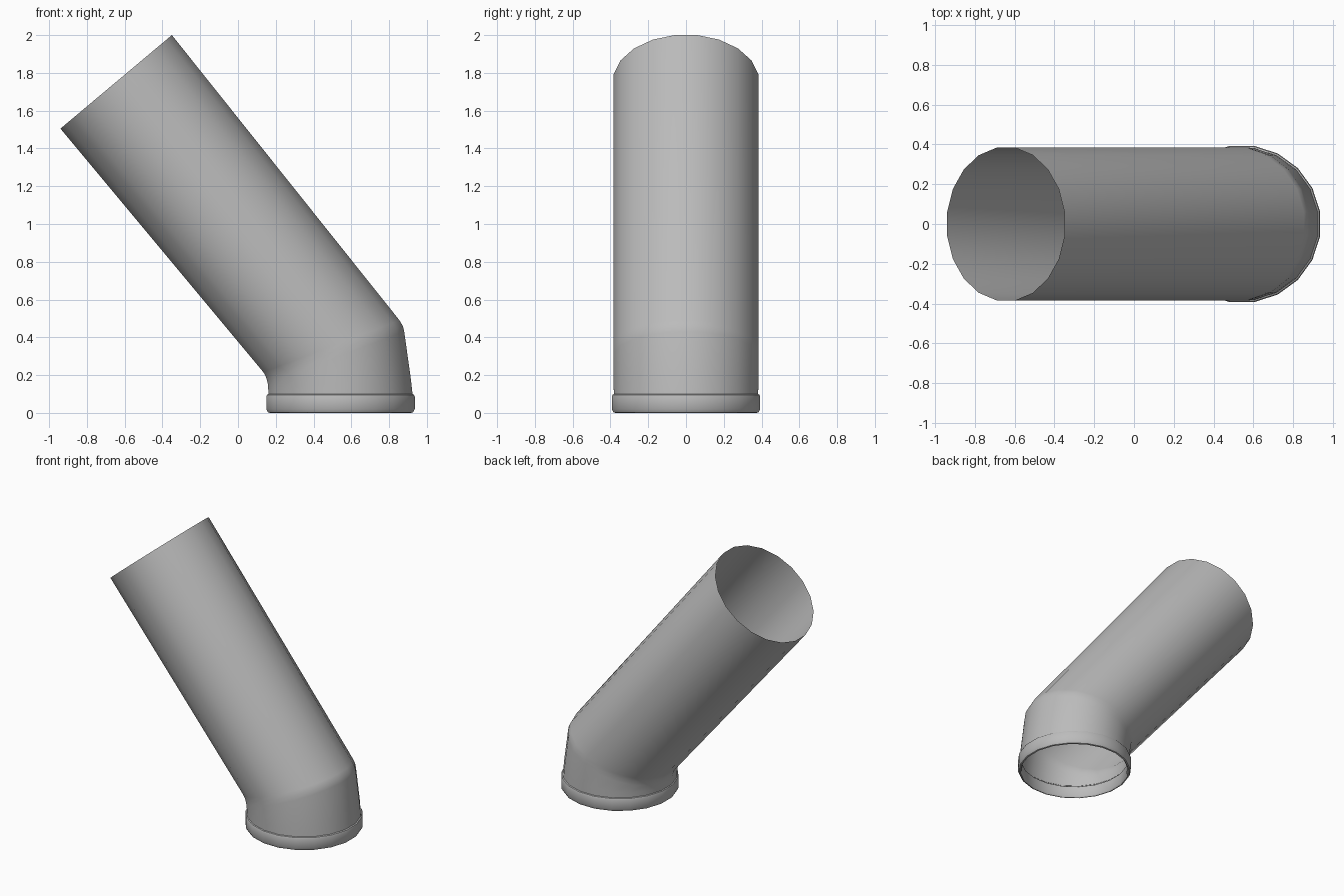
import bpy
import bmesh
import math

SIDES = 20
HALF = math.pi / SIDES

cube = bpy.data.objects.get("Cube")
if cube:
    bpy.data.objects.remove(cube, do_unlink=True)

grey = bpy.data.materials.new("plain grey")
grey.use_nodes = True
colour = (0.5, 0.5, 0.5, 1)
grey.diffuse_color = colour
grey.node_tree.nodes["Principled BSDF"].inputs["Base Color"].default_value = colour


def loft(name, sections, sharp_angle):
    """Skin rings, each given by its left (x, z), right (x, z) and depth radius."""
    bm = bmesh.new()
    rings = []
    for (xl, zl), (xr, zr), depth in sections:
        ring = []
        for i in range(SIDES):
            a = HALF * (2 * i + 1)
            # flats face the axes, so stretch corners to reach the extents
            c, s = math.cos(a) / math.cos(HALF), math.sin(a) / math.cos(HALF)
            ring.append(bm.verts.new(((xl + xr) / 2 + c * (xr - xl) / 2,
                                      s * depth,
                                      (zl + zr) / 2 + c * (zr - zl) / 2)))
        rings.append(ring)
    for low, high in zip(rings, rings[1:]):
        for i in range(SIDES):
            j = (i + 1) % SIDES
            bm.faces.new((low[i], low[j], high[j], high[i]))
    mesh = bpy.data.meshes.new(name)
    bm.to_mesh(mesh)
    bm.free()
    mesh.materials.append(grey)
    obj = bpy.data.objects.new(name, mesh)
    bpy.context.collection.objects.link(obj)
    bpy.ops.object.select_all(action="DESELECT")
    obj.select_set(True)
    bpy.context.view_layer.objects.active = obj
    bpy.ops.object.shade_smooth_by_angle(angle=math.radians(sharp_angle))
    return obj


def level(radius, z, centre=0.543):
    return (centre - radius, z), (centre + radius, z), radius


# Bent pipe: short neck, softened elbow, long slanted open tube
loft("bent_pipe", [
    level(0.382, 0.09),
    ((0.16, 0.13), (0.915, 0.18), 0.383),
    ((0.157, 0.16), (0.88, 0.43), 0.384),
    ((0.148, 0.19), (0.873, 0.46), 0.384),
    ((0.135, 0.215), (0.855, 0.49), 0.384),
    ((-0.94, 1.505), (-0.35, 2.0), 0.384),
], 40)

# Socket collar: inner wall, rounded bottom lip, outer band, top shoulder
loft("socket_collar", [level(r, z) for r, z in (
    (0.381, 0.095), (0.366, 0.085), (0.366, 0.012), (0.374, 0.0),
    (0.384, 0.003), (0.393, 0.02), (0.393, 0.085), (0.389, 0.096),
    (0.381, 0.1))], 40)
